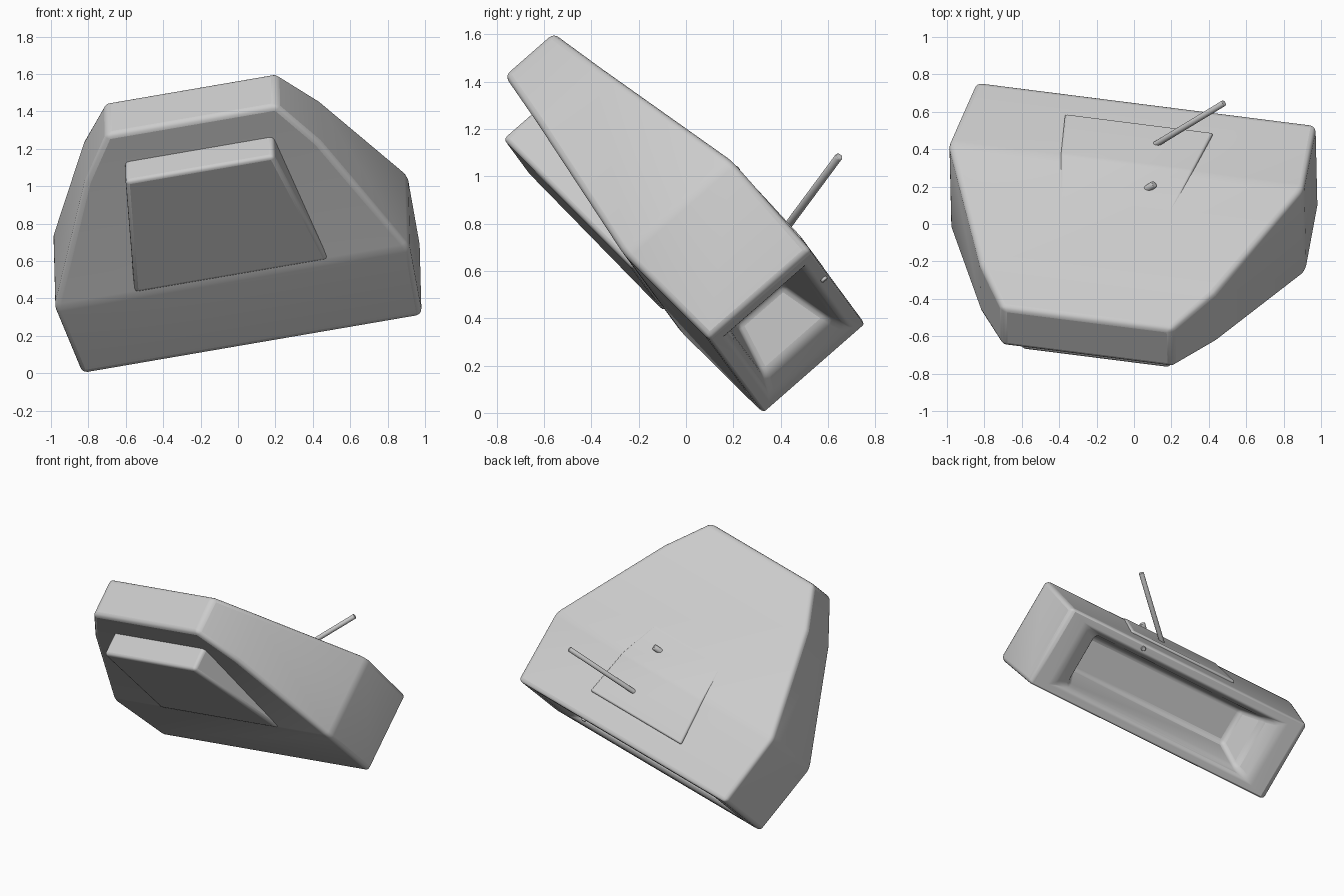
import bpy, bmesh, math
from mathutils import Matrix, Vector

if "Cube" in bpy.data.objects:
    bpy.data.objects.remove(bpy.data.objects["Cube"], do_unlink=True)

# One grey paint for everything
grey = bpy.data.materials.new("hull_grey")
grey.use_nodes = True
grey.diffuse_color = (0.6, 0.6, 0.6, 1)
grey.node_tree.nodes["Principled BSDF"].inputs["Base Color"].default_value = (0.6, 0.6, 0.6, 1)

# Tilted frame of the hull: local x = across, y = base to tip, z = thickness
across = Vector((0.978, -0.124, 0.168)).normalized()
along = Vector((-0.208, -0.646, 0.733))
along = (along - across * along.dot(across)).normalized()
thick = across.cross(along)
if thick.y < 0:
    thick = -thick
frame = Matrix((across, along, thick)).transposed().to_4x4()
frame.translation = (0.07, 0.43, 0.34)


def finish(name, bm, bevel=0.0, segments=3):
    """Turn a mesh in hull coordinates into a bevelled, smooth object."""
    bmesh.ops.recalc_face_normals(bm, faces=bm.faces)
    mesh = bpy.data.meshes.new(name)
    bm.to_mesh(mesh)
    bm.free()
    mesh.transform(frame)
    mesh.materials.append(grey)
    obj = bpy.data.objects.new(name, mesh)
    bpy.context.collection.objects.link(obj)
    if bevel:
        mod = obj.modifiers.new("soft_edges", 'BEVEL')
        mod.width = bevel
        mod.segments = segments
        mod.limit_method = 'ANGLE'
        mod.angle_limit = math.radians(9)
    bpy.ops.object.select_all(action='DESELECT')
    obj.select_set(True)
    bpy.context.view_layer.objects.active = obj
    bpy.ops.object.shade_smooth_by_angle(angle=math.radians(35))
    return obj


def loft(name, sections, bevel, segments=3):
    """Skin rectangular sections (position, half width, low, high)."""
    bm = bmesh.new()
    rings = []
    for pos, half, low, high in sections:
        corners = ((-half, low), (half, low), (half, high), (-half, high))
        rings.append([bm.verts.new((x, pos, z)) for x, z in corners])
    for a, b in zip(rings, rings[1:]):
        for i in range(4):
            j = (i + 1) % 4
            bm.faces.new((a[i], a[j], b[j], b[i]))
    bm.faces.new(rings[0])
    bm.faces.new(rings[-1])
    return finish(name, bm, bevel, segments)


def rod(name, start, end, radius, sides=12):
    """Straight round bar between two points."""
    a, b = Vector(start), Vector(end)
    bm = bmesh.new()
    place = Matrix.Translation((a + b) / 2) @ (b - a).to_track_quat('Z', 'Y').to_matrix().to_4x4()
    bmesh.ops.create_cone(bm, cap_ends=True, segments=sides, radius1=radius, radius2=radius,
                          depth=(b - a).length, matrix=place)
    return finish(name, bm, radius * 0.2, 2)


# Hull, from the pocket floor out over the rim and up to the tip
loft("hull", [
    (0.30, 0.60, -0.13, 0.13),
    (0.065, 0.66, -0.19, 0.19),
    (0.0, 0.77, -0.225, 0.225),
    (0.0, 0.93, -0.287, 0.287),
    (0.515, 0.97, -0.32, 0.285),
    (1.26, 0.645, -0.22, 0.135),
    (1.545, 0.465, -0.188, 0.085),
], 0.028)

# Raised wedge under the hull
loft("lower_wedge", [
    (0.53, 0.53, -0.325, -0.20),
    (1.355, 0.405, -0.37, -0.16),
], 0.022)

# Thin raised panel on top
loft("upper_panel", [
    (0.18, 0.405, 0.20, 0.302),
    (0.50, 0.36, 0.20, 0.296),
    (0.82, 0.295, 0.15, 0.222),
], 0.012)

# Antenna, stub and rim stud
rod("antenna", (0.10, 0.32, 0.27), (0.50, 0.32, 0.645), 0.017)
rod("antenna_stub", (0.13, 0.64, 0.24), (0.18, 0.64, 0.29), 0.02)
rod("rim_stud", (0.35, 0.02, 0.257), (0.35, -0.012, 0.257), 0.016)
